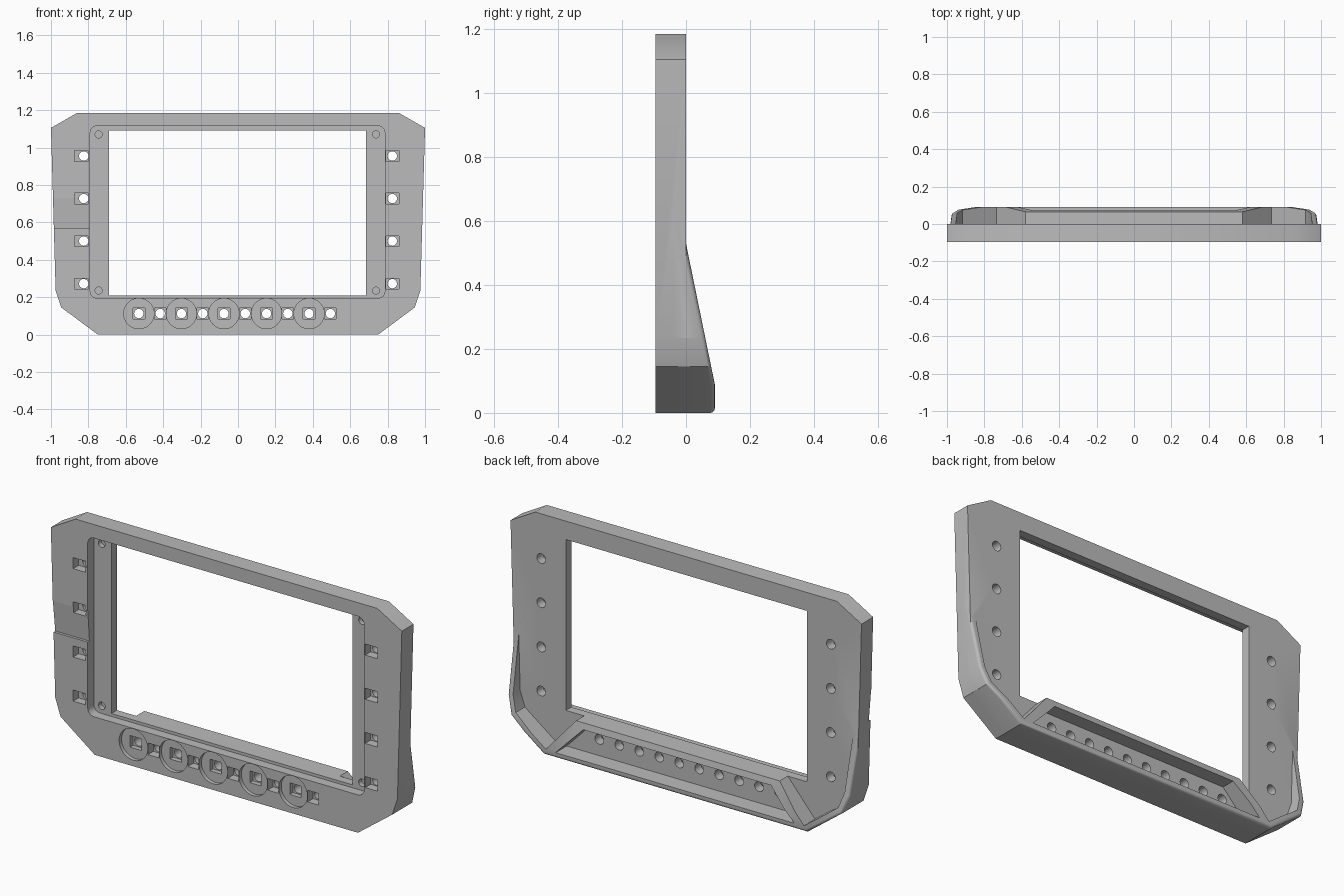
import bpy, bmesh, math
from mathutils import Vector

if "Cube" in bpy.data.objects:
    bpy.data.objects.remove(bpy.data.objects["Cube"], do_unlink=True)

grey = bpy.data.materials.new("plain grey")
grey.use_nodes = True
grey.diffuse_color = (0.5, 0.5, 0.5, 1)
grey.node_tree.nodes["Principled BSDF"].inputs["Base Color"].default_value = (0.5, 0.5, 0.5, 1)

FRONT, BACK, DEEP = -0.095, 0.0, 0.3


def prisms(name, outlines, y0, y1):
    """One mesh of x-z outlines extruded from y0 to y1."""
    bm = bmesh.new()
    for pts in outlines:
        a = [bm.verts.new((x, y0, z)) for x, z in pts]
        b = [bm.verts.new((x, y1, z)) for x, z in pts]
        bm.faces.new(a)
        bm.faces.new(b[::-1])
        for i in range(len(a)):
            j = (i + 1) % len(a)
            bm.faces.new((a[i], b[i], b[j], a[j]))
    bmesh.ops.recalc_face_normals(bm, faces=bm.faces)
    mesh = bpy.data.meshes.new(name)
    bm.to_mesh(mesh)
    bm.free()
    mesh.materials.append(grey)
    obj = bpy.data.objects.new(name, mesh)
    bpy.context.collection.objects.link(obj)
    return obj


def rect(x0, x1, z0, z1):
    return [(x0, z0), (x1, z0), (x1, z1), (x0, z1)]


def box(x, z, w, h):
    return rect(x - w / 2, x + w / 2, z - h / 2, z + h / 2)


def circle(x, z, r, n=32):
    return [(x + r * math.cos(math.tau * i / n), z + r * math.sin(math.tau * i / n)) for i in range(n)]


def rounded(x0, x1, z0, z1, r, n=6):
    pts = []
    for k, (x, z) in enumerate([(x1 - r, z1 - r), (x0 + r, z1 - r), (x0 + r, z0 + r), (x1 - r, z0 + r)]):
        for i in range(n + 1):
            t = math.pi / 2 * (k + i / n)
            pts.append((x + r * math.cos(t), z + r * math.sin(t)))
    return pts


def mirrored(half):
    return half + [(-x, z) for x, z in reversed(half)]


def combine(target, other, operation):
    mod = target.modifiers.new(operation, 'BOOLEAN')
    mod.operation, mod.object, mod.solver = operation, other, 'EXACT'
    bpy.context.view_layer.objects.active = target
    bpy.ops.object.modifier_apply(modifier=mod.name)
    bpy.data.objects.remove(other, do_unlink=True)


def cut(target, outlines, y0, y1):
    combine(target, prisms("cutter", outlines, y0, y1), 'DIFFERENCE')


# Face plate
plate = prisms("bezel_frame", [mirrored(
    [(0.75, 0), (0.945, 0.145), (0.975, 0.235), (1, 1.105), (0.86, 1.185)])], FRONT, BACK)

# Rear rim: lower outline, sliced by the sloping back, with a rounded outer edge
side_x = 0.975 + 0.025 * (0.6 - 0.235) / 0.87
rim = prisms("rear_rim", [mirrored(
    [(0.75, 0), (0.945, 0.145), (0.975, 0.235), (side_x, 0.6)])], -0.04, 0.09)
bm = bmesh.new()
bm.from_mesh(rim.data)
normal = Vector((0, 0.44, 0.09)).normalized()
cutres = bmesh.ops.bisect_plane(bm, geom=bm.verts[:] + bm.edges[:] + bm.faces[:], dist=1e-5,
                                plane_co=(0, 0, 0.53), plane_no=normal, clear_outer=True)
bmesh.ops.holes_fill(bm, edges=[e for e in bm.edges if e.is_boundary])
bmesh.ops.recalc_face_normals(bm, faces=bm.faces)
edges = []
for e in bm.edges:
    backs = [f.normal.y > 0.5 for f in e.link_faces]
    top = all(v.co.z > 0.55 for v in e.verts)
    if any(backs) and not all(backs) and not top:
        edges.append(e)
bmesh.ops.bevel(bm, geom=edges, offset=0.014, segments=4, profile=0.5, affect='EDGES')
bm.to_mesh(rim.data)
bm.free()

# Hollows in the rim: one above the tray, one inside it
cut(rim, [mirrored([(0.58, 0.21), (0.735, 0.03), (0.918, 0.165), (0.945, 0.245), (0.96, 0.8)])], -0.2, DEEP)
cut(rim, [mirrored([(0.68, 0.028), (0.535, 0.178)])], -0.2, DEEP)
combine(plate, rim, 'UNION')

# Screen opening and its front recess
cut(plate, [rect(-0.69, 0.685, 0.21, 1.09)], -DEEP, DEEP)
cut(plate, [rounded(-0.79, 0.785, 0.195, 1.115, 0.035)], -DEEP, -0.045)
cut(plate, [circle(x, z, 0.019) for x in (-0.745, 0.738) for z in (0.235, 1.07)], -DEEP, -0.02)

# Side and bottom button seats, dial recesses and shaft holes
side_z = [0.272 + 0.2275 * i for i in range(4)]
dial_x = [-0.53 + 0.2275 * i for i in range(5)]
key_x = [x + 0.114 for x in dial_x]
row = 0.112
cut(plate, [circle(x, row, 0.081, 48) for x in dial_x], -DEEP, FRONT + 0.02)
cut(plate, [box(x, z, 0.07, 0.057) for x in (-0.838, 0.826) for z in side_z]
    + [box(x, row, 0.065, 0.06) for x in dial_x]
    + [box(x, row, 0.062, 0.06) for x in key_x], -DEEP, FRONT + 0.045)
cut(plate, [circle(x, z, 0.025, 24) for x in (-0.825, 0.825) for z in side_z]
    + [circle(x, row, 0.025, 24) for x in dial_x + key_x], -DEEP, 0.02)

# Shallow sloping thumb step on the right flank
step = prisms("cutter", [rect(-1.1, -0.78, 0.57, 0.73)], -DEEP, FRONT + 0.014)
for v in step.data.vertices:
    if v.co.y > -0.2 and v.co.z > 0.6:
        v.co.y = FRONT + 0.001
combine(plate, step, 'DIFFERENCE')

# Smooth shading with crisp edges
bpy.ops.object.select_all(action='DESELECT')
plate.select_set(True)
bpy.context.view_layer.objects.active = plate
bpy.ops.object.shade_smooth_by_angle(angle=math.radians(30))
